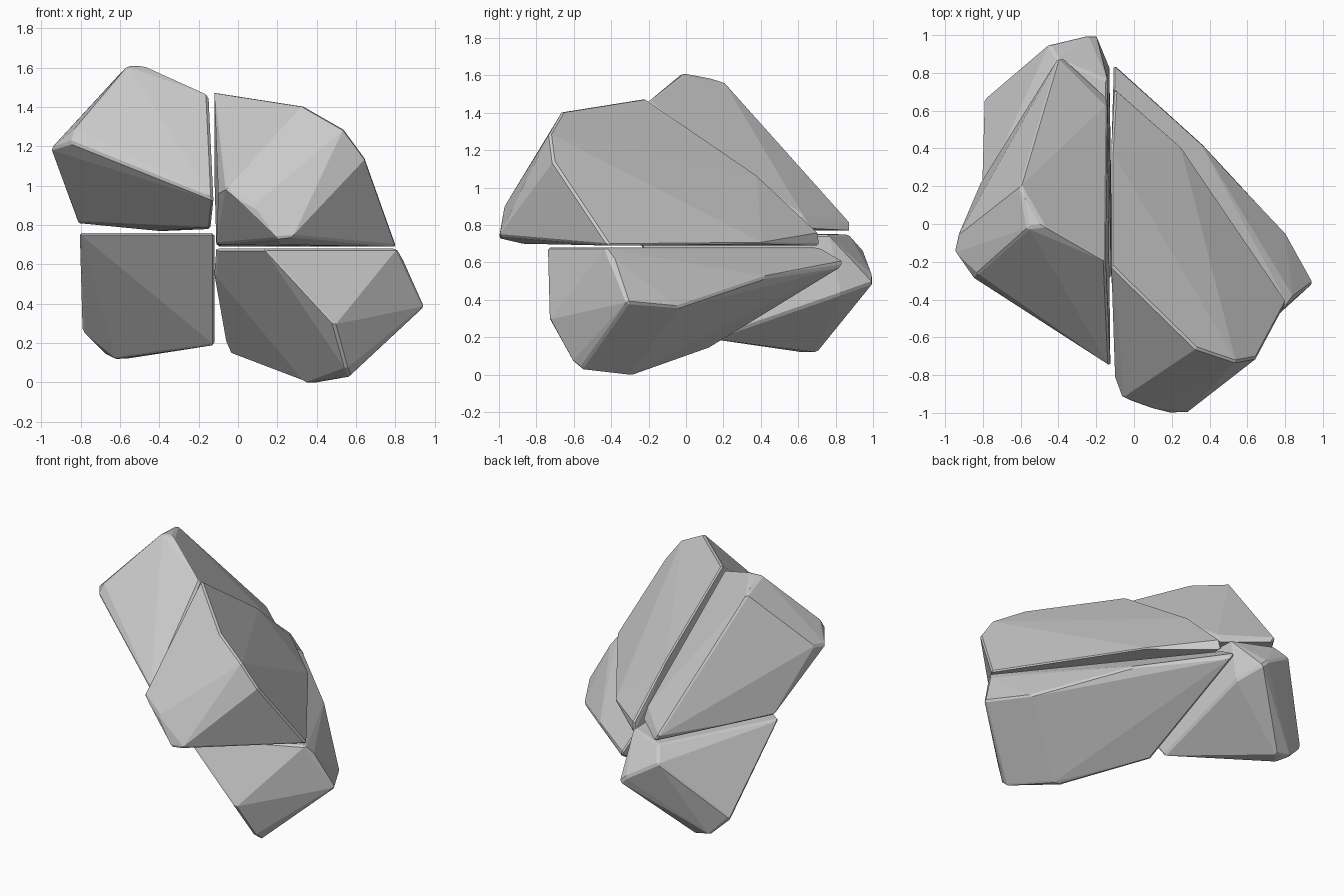
import bpy, bmesh, math


def rock(name, corners, bevel=0.012):
    """Faceted convex boulder wrapped round its main corners."""
    bm = bmesh.new()
    for c in corners:
        bm.verts.new(c)
    bmesh.ops.convex_hull(bm, input=bm.verts)
    loose = [v for v in bm.verts if not v.link_faces]
    bmesh.ops.delete(bm, geom=loose, context='VERTS')
    bmesh.ops.dissolve_limit(bm, angle_limit=math.radians(3),
                             verts=bm.verts, edges=bm.edges)
    bmesh.ops.recalc_face_normals(bm, faces=bm.faces)
    mesh = bpy.data.meshes.new(name)
    bm.to_mesh(mesh)
    bm.free()
    ob = bpy.data.objects.new(name, mesh)
    bpy.context.collection.objects.link(ob)
    # Worn edges on the sharp corners
    mod = ob.modifiers.new("worn_edges", 'BEVEL')
    mod.width = bevel
    mod.segments = 1
    mod.limit_method = 'ANGLE'
    mod.angle_limit = math.radians(40)
    return ob


# Upper right chunk: sloping front, broad right face, flat underside
rock("rock_upper_right", [
    (-.12, -.22, 1.48), (.33, -.66, 1.41), (.54, -.73, 1.29), (.65, -.71, 1.14),
    (.81, -.41, .69), (.27, .39, .70), (-.11, .72, .69), (-.10, .71, .76),
    (-.12, .38, 1.07), (-.06, -.92, .98), (.08, -.97, .90), (.28, -1.0, .74),
    (.20, -1.0, .73), (.22, -.87, .70), (-.11, -.52, .70), (-.10, -.81, .96)])

# Lower right chunk: flat top, undercut left and right sides
rock("rock_lower_right", [
    (-.11, -.44, .68), (.13, -.74, .68), (.81, -.43, .68), (-.11, .72, .68),
    (-.11, .84, .61), (-.10, .84, .58), (.37, .42, .52), (.80, -.04, .36),
    (.95, -.31, .385), (.84, -.38, .62), (.49, -.73, .29), (.57, -.56, .03),
    (.55, -.61, .07), (.40, -.30, 0), (.34, -.28, 0), (-.03, .12, .14),
    (-.06, .10, .21), (-.12, -.30, .55)])

# Upper left chunk: tallest, tapering toward the back, undercut front
rock("rock_upper_left", [
    (-.56, -.02, 1.61), (-.48, -.01, 1.61), (-.15, -.20, 1.46), (-.60, .20, 1.57),
    (-.85, -.29, 1.22), (-.83, -.26, 1.29), (-.95, -.15, 1.19), (-.93, -.06, 1.21),
    (-.125, -.76, .93), (-.14, -.57, .79), (-.40, -.21, .77), (-.81, .19, .82),
    (-.81, .22, .81), (-.40, .88, .81), (-.38, .88, .77), (-.14, .66, .78),
    (-.14, .62, .85)])

# Lower left chunk: wedge leaning out at the back
rock("rock_lower_left", [
    (-.81, .15, .76), (-.12, -.30, .76), (-.14, .76, .75), (-.40, .87, .75),
    (-.45, .95, .66), (-.24, 1.0, .53), (-.20, 1.0, .49), (-.13, .83, .43),
    (-.12, .14, .19), (-.79, .64, .26), (-.79, .66, .27), (-.67, .70, .14),
    (-.57, .70, .12), (-.62, .62, .12)])
